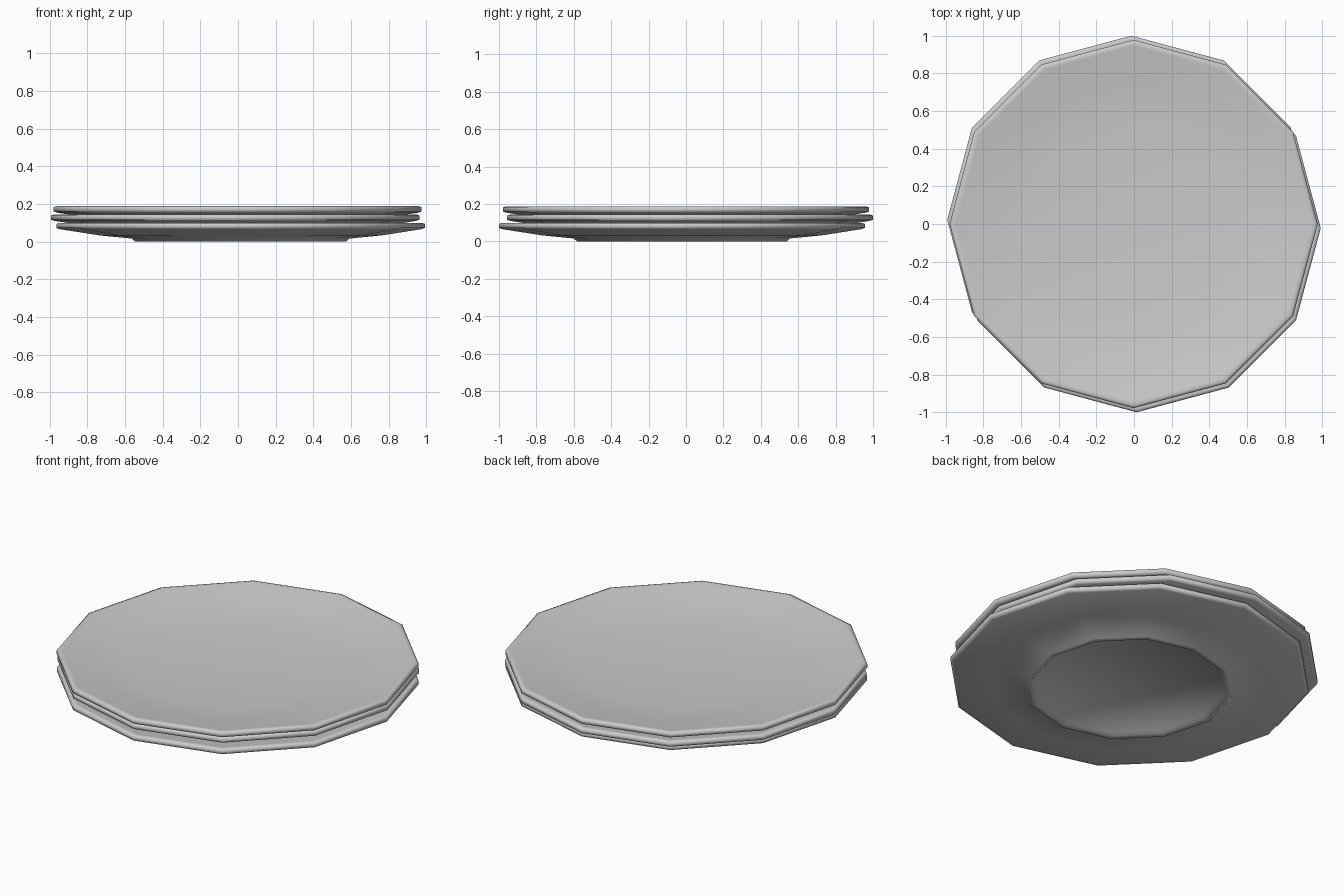
import bpy, bmesh, math

if "Cube" in bpy.data.objects:
    bpy.data.objects.remove(bpy.data.objects["Cube"])

SIDES = 12
# Plate half-section (radius, height): recessed foot, underside, rim, shallow dish
PROFILE = [(0.515, 0.016), (0.53, 0.0), (0.56, 0.0), (0.578, 0.016),
           (0.75, 0.033), (0.96, 0.066), (0.978, 0.072),
           (0.978, 0.094), (0.963, 0.100), (0.945, 0.097),
           (0.75, 0.066), (0.56, 0.046)]


def plate(name, x, y, z):
    bm = bmesh.new()
    rings = []
    for r, h in PROFILE:
        rings.append([bm.verts.new((r * math.cos(2 * math.pi * i / SIDES),
                                    r * math.sin(2 * math.pi * i / SIDES), h))
                      for i in range(SIDES)])
    for a, b in zip(rings, rings[1:]):
        for i in range(SIDES):
            j = (i + 1) % SIDES
            bm.faces.new((a[i], a[j], b[j], b[i]))
    # Recessed base and dish floor
    bm.faces.new(rings[0][::-1])
    bm.faces.new(rings[-1])
    bmesh.ops.recalc_face_normals(bm, faces=bm.faces)
    for f in bm.faces:
        f.smooth = True
    mesh = bpy.data.meshes.new(name)
    bm.to_mesh(mesh)
    bm.free()
    obj = bpy.data.objects.new(name, mesh)
    obj.location = (x, y, z)
    # Dark grey glaze
    mat = bpy.data.materials.get("glaze") or bpy.data.materials.new("glaze")
    mat.diffuse_color = (0.6, 0.6, 0.6, 1)
    mat.use_nodes = True
    mat.node_tree.nodes["Principled BSDF"].inputs["Base Color"].default_value = mat.diffuse_color
    mesh.materials.append(mat)
    bpy.context.collection.objects.link(obj)


# Loosely stacked plates
plate("bottom_plate", 0.014, -0.022, 0.0)
plate("middle_plate", -0.014, 0.022, 0.044)
plate("top_plate", -0.002, 0.0, 0.088)
